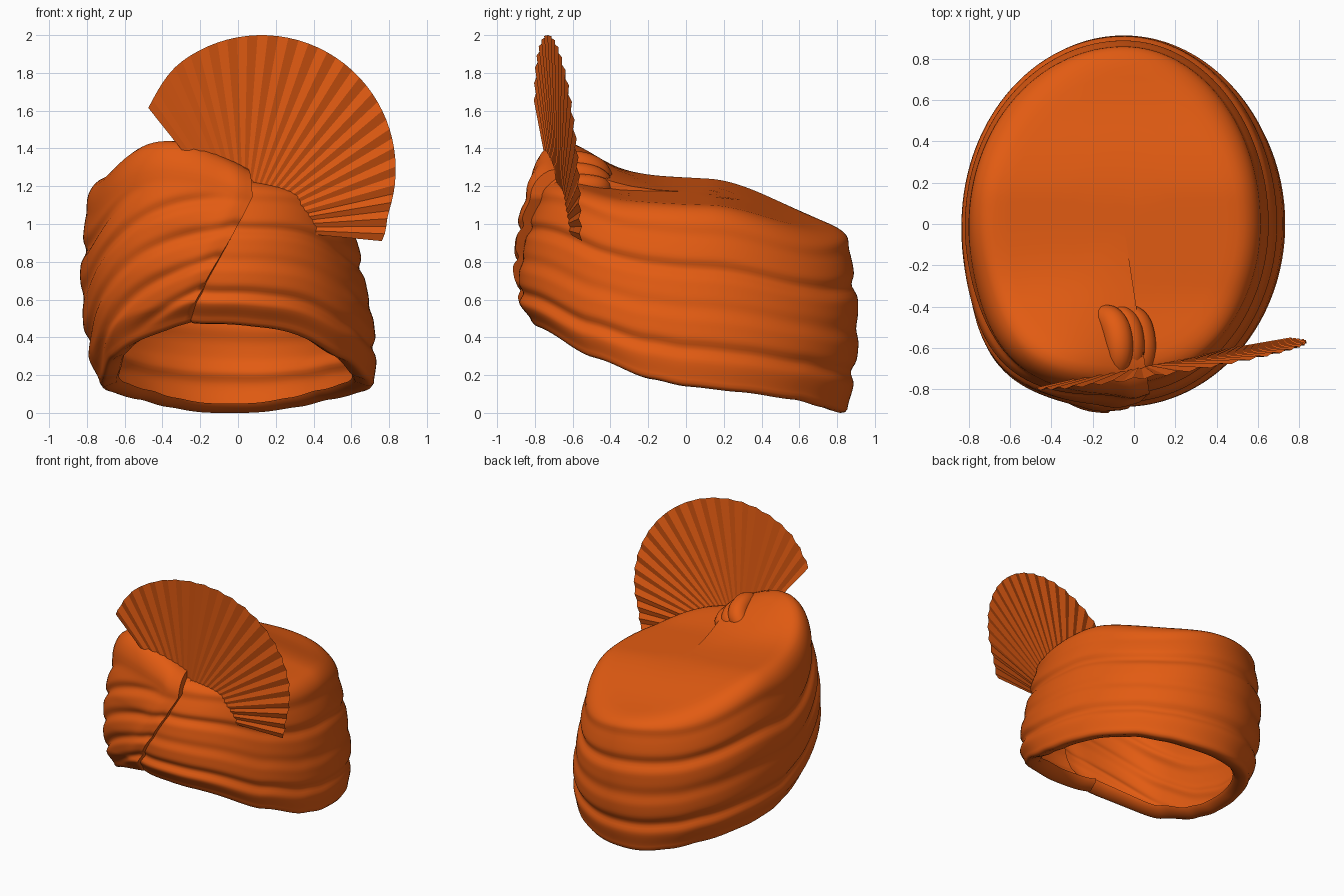
import bpy, bmesh, math
from mathutils import Vector

cube = bpy.data.objects.get("Cube")
if cube:
    bpy.data.objects.remove(cube)

ORANGE = (0.76, 0.105, 0.006, 1)
cloth = bpy.data.materials.new("orange cloth")
cloth.use_nodes = True
cloth.diffuse_color = ORANGE
cloth.node_tree.nodes["Principled BSDF"].inputs["Base Color"].default_value = ORANGE

CX = -0.05          # centre of the plan
COLS = 150


def add_mesh(name, bm):
    bmesh.ops.recalc_face_normals(bm, faces=bm.faces)
    me = bpy.data.meshes.new(name)
    bm.to_mesh(me)
    bm.free()
    me.materials.append(cloth)
    ob = bpy.data.objects.new(name, me)
    bpy.context.collection.objects.link(ob)
    return ob


def activate(ob):
    bpy.ops.object.select_all(action='DESELECT')
    ob.select_set(True)
    bpy.context.view_layer.objects.active = ob


def smooth(ob, angle):
    activate(ob)
    bpy.ops.object.shade_smooth_by_angle(angle=math.radians(angle))


def step(a, b, v):
    k = min(1, max(0, (v - a) / (b - a)))
    return k * k * (3 - 2 * k)


def bell(v, centre, width):
    return math.exp(-((v - centre) / width) ** 2)


def interp(points, v):
    for (a, p), (b, q) in zip(points, points[1:]):
        if v <= b:
            k = max(0, (v - a) / (b - a))
            return p + (q - p) * (step(a, b, v) + k) / 2
    return points[-1][1]


# Half widths of the wall towards each side, from rim to shoulder
LEFT = [(0, 0.77), (0.2, 0.78), (0.4, 0.765), (0.7, 0.715), (1, 0.665)]
RIGHT = [(0, 0.68), (0.15, 0.735), (0.35, 0.765), (0.6, 0.78), (1, 0.75)]
BACK = [(0, 0.855), (0.2, 0.89), (0.4, 0.91), (0.65, 0.905), (1, 0.86)]
FRONT = [(0, 0.82), (0.15, 0.88), (0.4, 0.88), (0.7, 0.84), (1, 0.775)]
RIM = [(-0.9, 0.53), (-0.8, 0.46), (-0.5, 0.30), (-0.2, 0.19), (0, 0.15),
       (0.3, 0.12), (0.6, 0.08), (0.75, 0.04), (0.85, 0.01)]


def seam_gap(a0):
    return min(a0 + 90, 270 - a0)


def wall_xy(a0, t):
    # Columns lean so that the seam between the wraps runs diagonally
    wrap = max(0, (a0 - 180) / 90)
    edge = -17 + 27 * t
    a = math.radians(a0 + edge * bell(seam_gap(a0), 0, 50))
    c, s = math.cos(a), math.sin(a)
    rx = interp(LEFT if c > 0 else RIGHT, t)
    ry = interp(BACK if s > 0 else FRONT, t)
    grow = 0.08 * bell(a0, 228, 24)
    # Soft grooves between the folds, climbing steeply on the upper wrap
    phase = 3.85 * t + 0.15 - 2.1 * wrap ** 1.4
    depth = 0.025 * step(0, 0.12, t) * (1 - step(0.85, 1, t))
    depth *= 1 - 0.6 * bell(t, 0.48, 0.12) * (1 - wrap)
    grow += depth * (0.25 - math.cos(math.pi * phase) ** 6)
    # Raised lip where the upper wrap ends
    lip = 0.055 * wrap ** 3 + 0.02 * bell(wrap, 0.93, 0.05)
    grow += lip * (0.25 + 0.75 * t)
    return Vector(((rx + grow) * c, (ry + grow) * s))


def crown_z(x, y, wrapped):
    z = 1.165 - 0.12 * x - 0.04 * y - 0.15 * step(0.12, 0.8, y)
    z += 0.05 * step(0.3, 0.7, -y) * (1 - wrapped)
    peak = math.exp(-((x + 0.35) / 0.34) ** 2 / 2 - ((y + 0.70) / 0.22) ** 2 / 2)
    return z + 0.215 * peak * wrapped


def meridian(a0):
    wrapped = step(60, 200, a0)
    h = 0.12 - 0.05 * bell(a0, -60, 35) - 0.04 * bell(a0, 90, 50) + 0.12 * bell(a0, 215, 36)
    top, base = wall_xy(a0, 1), wall_xy(a0, 0)
    low = interp(RIM, base.y) + 0.03 * math.exp(-seam_gap(a0) / 12)
    # Turned-in rim
    pts = []
    for s, dz in ((0.85, 0.04), (0.87, 0.015), (0.92, 0), (0.96, -0.01), (0.985, -0.006)):
        pts.append((base.x * s + CX, base.y * s, low + dz))
    # Folded wall
    high = crown_z(top.x + CX, top.y, wrapped) - h
    for k in range(49):
        t = k / 48
        p = wall_xy(a0, t)
        pts.append((p.x + CX, p.y, low + 0.01 + (high - low - 0.01) * t))
    # Round shoulder and flat crown
    for s in (0.997, 0.988, 0.97, 0.945, 0.915, 0.88, 0.83, 0.75, 0.65, 0.55, 0.45, 0.35, 0.2, 0.1):
        p = top * s
        k = max(0, (s - 0.82) / 0.18)
        drop = h * (1 - math.sqrt(1 - k * k))
        pts.append((p.x + CX, p.y, crown_z(p.x + CX, p.y, wrapped) - drop))
    return pts


bm = bmesh.new()
columns = [[bm.verts.new(p) for p in meridian(-90 + 360 * j / (COLS - 1))] for j in range(COLS)]
crown = bm.verts.new((CX, 0, crown_z(CX, 0, 0)))
for j, col in enumerate(columns):
    nxt = columns[(j + 1) % COLS]
    for i in range(len(col) - 1):
        bm.faces.new((col[i], nxt[i], nxt[i + 1], col[i + 1]))
    bm.faces.new((crown, col[-1], nxt[-1]))
smooth(add_mesh("turban_wrap", bm), 60)


# Rolled cloth tucked over the front edge
def roll(name, path, radii):
    cu = bpy.data.curves.new(name, 'CURVE')
    cu.dimensions = '3D'
    cu.bevel_depth = 1
    cu.bevel_resolution = 5
    cu.resolution_u = 10
    cu.use_fill_caps = True
    sp = cu.splines.new('NURBS')
    sp.points.add(len(path) - 1)
    for pt, co, r in zip(sp.points, path, radii):
        pt.co = (*co, 1)
        pt.radius = r
    sp.use_endpoint_u = True
    sp.order_u = 4
    cu.materials.append(cloth)
    ob = bpy.data.objects.new(name, cu)
    bpy.context.collection.objects.link(ob)
    activate(ob)
    bpy.ops.object.convert(target='MESH')
    smooth(bpy.context.object, 50)


for i in range(3):
    d = 0.06 * i
    roll("tucked_roll_%d" % (i + 1),
         [(-0.24 + d, -0.46, 1.18), (-0.13 + d, -0.42, 1.24 - d / 2), (-0.06 + d, -0.52, 1.33 - d),
          (-0.07 + d, -0.70, 1.33 - d), (-0.10 + d, -0.75, 1.22 - d)],
         [0.03, 0.07, 0.08 - d / 6, 0.06, 0.03])

# Pleated fan: rays from a hidden pivot to a round outer edge
PLEATS = 44
pivot, hub, radius = Vector((0.03, 0.98)), Vector((0.125, 1.29)), 0.71
bm = bmesh.new()
rows = []
for k in range(PLEATS + 1):
    a = math.radians(-5.5 + 134 * k / PLEATS)
    ray = Vector((math.cos(a), math.sin(a)))
    b = ray.dot(hub - pivot)
    reach = b + math.sqrt(b * b - (hub - pivot).length_squared + radius ** 2)
    reach += 0.035 * step(4, 0, k) - 0.03 * step(PLEATS - 6, PLEATS, k)
    row = []
    for dist in (0.22, reach):
        p = pivot + ray * dist
        zig = (-1) ** k * 0.007 * dist / reach
        row.append(bm.verts.new((p.x, -0.612 + 0.157 * p.x - 0.07 * p.y + zig, p.y)))
    rows.append(row)
for r, q in zip(rows, rows[1:]):
    bm.faces.new((r[0], r[1], q[1], q[0]))
add_mesh("pleated_fan", bm)
